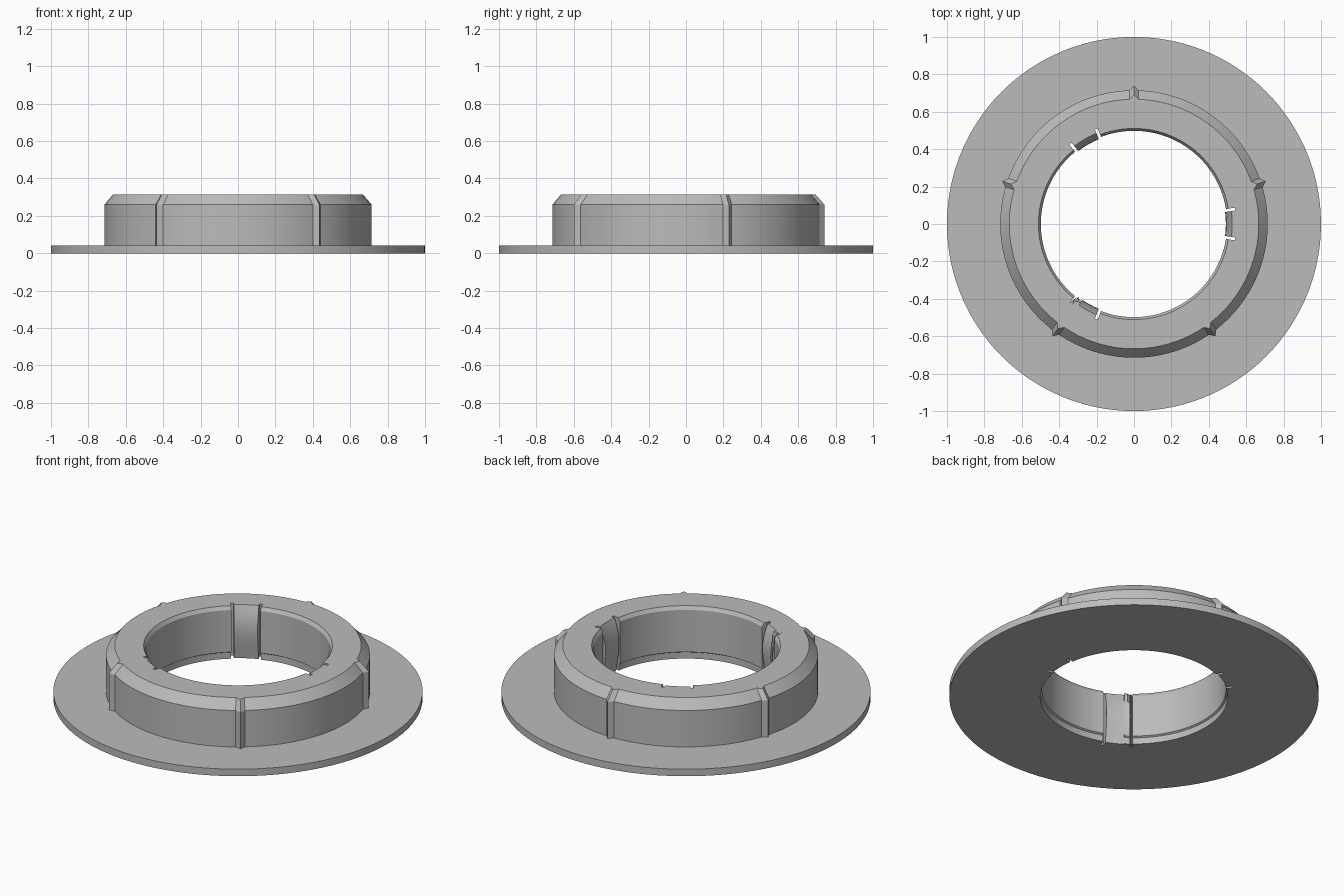
import bpy, bmesh
from math import radians, cos, sin

cube = bpy.data.objects.get("Cube")
if cube:
    bpy.data.objects.remove(cube)

grey = bpy.data.materials.new("plain_grey")
grey.use_nodes = True
colour = (0.5, 0.5, 0.5, 1)
grey.diffuse_color = colour
grey.node_tree.nodes["Principled BSDF"].inputs["Base Color"].default_value = colour

# Outer profile (radius, height, widened by ribs), from hub top down to the flange base
OUTER = [(0.667, 0.315, True), (0.715, 0.26, True), (0.715, 0.042, True),
         (1.0, 0.042, False), (1.0, 0, False)]
# Bore profile from the bottom up: height, bore radius, clip radius
BORE = [(0, 0.508, 0.514), (0.038, 0.508, 0.508), (0.044, 0.498, 0.507),
        (0.1, 0.498, 0.497), (0.16, 0.498, 0.491), (0.21, 0.498, 0.493),
        (0.255, 0.498, 0.502), (0.295, 0.498, 0.516), (0.315, 0.511, 0.525)]
SLOT_R = 0.547
RIB_OUT, RIB_HALF = 0.025, 2.0
CLIP, SLOT = 7.5, 9.2          # half angles of each clip and its flanking slots
clips = [0, 120, 240]
ribs = [18 + 72 * k for k in range(5)]


def section(angle, kind):
    """Closed radial cross-section at an angle."""
    near = min(abs((angle - r + 180) % 360 - 180) for r in ribs)
    bump = RIB_OUT * max(0, 1 - near / RIB_HALF)
    pts = [(r + bump * rib, z) for r, z, rib in OUTER]
    for z, bore, clip in BORE:
        pts.append(({"bore": bore, "clip": clip, "slot": SLOT_R}[kind], z))
    a = radians(angle)
    return [(r * cos(a), r * sin(a), z) for r, z in pts]


# Angular stations; a doubled station makes the side wall of a slot
stations = [(3 * k, "bore") for k in range(120)
            if all(abs((3 * k - c + 180) % 360 - 180) > SLOT for c in clips)]
stations += [(r + d, "bore") for r in ribs for d in (-RIB_HALF, 0, RIB_HALF)]
order = {}
for c in clips:
    sequence = [(-SLOT, "bore"), (-SLOT, "slot"), (-CLIP, "slot"), (-CLIP, "clip"),
                (-4, "clip"), (0, "clip"), (4, "clip"), (CLIP, "clip"),
                (CLIP, "slot"), (SLOT, "slot"), (SLOT, "bore")]
    for i, (d, kind) in enumerate(sequence):
        station = (c + d, kind)
        stations.append(station)
        order[station] = i
stations = sorted(set(stations), key=lambda s: (s[0], order.get(s, 0)))

# Sweep the sections around the axis
bm = bmesh.new()
rings = [[bm.verts.new(p) for p in section(*s)] for s in stations]
for a, b in zip(rings, rings[1:] + rings[:1]):
    n = len(a)
    for i in range(n):
        j = (i + 1) % n
        bm.faces.new((a[i], a[j], b[j], b[i]))
bmesh.ops.remove_doubles(bm, verts=bm.verts, dist=1e-5)
bmesh.ops.dissolve_degenerate(bm, dist=1e-5, edges=bm.edges)
bmesh.ops.recalc_face_normals(bm, faces=bm.faces)

mesh = bpy.data.meshes.new("flanged_collar")
bm.to_mesh(mesh)
bm.free()
mesh.materials.append(grey)
collar = bpy.data.objects.new("flanged_collar", mesh)
bpy.context.collection.objects.link(collar)

bpy.ops.object.select_all(action="DESELECT")
collar.select_set(True)
bpy.context.view_layer.objects.active = collar
bpy.ops.object.shade_smooth_by_angle(angle=radians(25))
